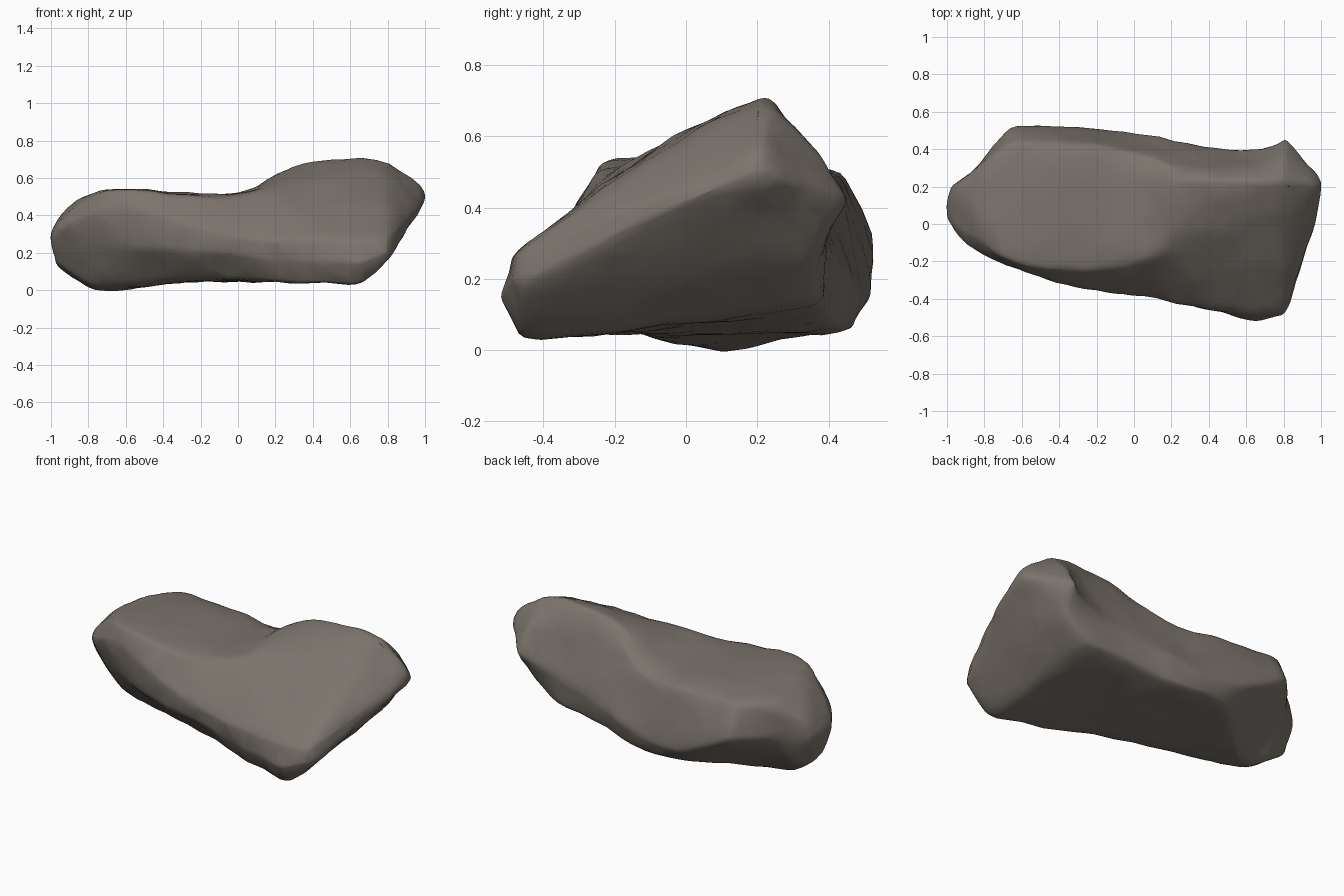
import bpy
import bmesh
from mathutils import Vector, noise

old = bpy.data.objects.get("Cube")
if old:
    bpy.data.objects.remove(old, do_unlink=True)

# Cross-sections along x in hundredths: bottom front, around over the top, to bottom back
SECTIONS = [
    (-85, [(3, 7), (-8, 23), (-14, 38), (-7, 47), (18, 49), (29, 44), (30, 28), (17, 5)]),
    (-65, [(-3, 2), (-19, 22), (-23, 44), (-18, 54), (24, 53), (43, 50), (51, 30), (13, 0)]),
    (-30, [(-15, 5), (-32, 21), (-34, 36), (-22, 51), (26, 52), (43, 47), (52, 16), (41, 5)]),
    (5, [(-26, 5), (-38, 18), (-38, 29), (-19, 51), (20, 53), (38, 47), (48, 19), (41, 5)]),
    (27, [(-33, 4), (-42, 16), (-42, 28), (-11, 56), (22, 66), (31, 57), (43, 25), (37, 9)]),
    (64, [(-43, 3), (-52, 15), (-47, 28), (-8, 56), (22, 70), (32, 57), (39, 34), (34, 14)]),
    (81, [(-40, 17), (-47, 21), (-44, 29), (-10, 52), (22, 68), (38, 55), (45, 42), (31, 28)]),
]


def shrunk(section, x, centre, factor):
    """A smaller copy of a section, gathered around a centre, for a tapered end."""
    points = section[1]
    mid = sum((Vector(p) for p in points), Vector((0, 0))) / len(points)
    return x, [tuple(Vector(centre) + (Vector(p) - mid) * factor) for p in points]


def build_cage():
    """Loft the sections and close both ends with a fan."""
    rings = [shrunk(SECTIONS[0], -97, (9, 27), 0.5)] + SECTIONS
    rings.append(shrunk(SECTIONS[-1], 94, (12, 47), 0.42))
    bm = bmesh.new()
    loops = [[bm.verts.new((x / 100, y / 100, z / 100)) for y, z in points]
             for x, points in rings]
    count = len(loops[0])
    for a, b in zip(loops, loops[1:]):
        for i in range(count):
            j = (i + 1) % count
            bm.faces.new((a[i], a[j], b[j], b[i]))
    tips = (Vector((-1, 0.07, 0.26)), Vector((1, 0.2, 0.5)))
    for tip, ring in zip(tips, (loops[0], loops[-1])):
        apex = bm.verts.new(tip)
        for i in range(count):
            bm.faces.new((ring[i], ring[(i + 1) % count], apex))
    bmesh.ops.recalc_face_normals(bm, faces=bm.faces)
    # Keep the ridges and rims fairly tight
    crease = bm.edges.layers.float.new("crease_edge")
    for edge in bm.edges:
        if edge.calc_face_angle(0) > 0.5:
            edge[crease] = 0.45
    mesh = bpy.data.meshes.new("rock")
    bm.to_mesh(mesh)
    bm.free()
    return mesh


def evaluated(obj):
    """The mesh with its modifiers applied."""
    bpy.context.view_layer.update()
    depsgraph = bpy.context.evaluated_depsgraph_get()
    return bpy.data.meshes.new_from_object(obj.evaluated_get(depsgraph))


def bake(obj):
    mesh = evaluated(obj)
    obj.modifiers.clear()
    obj.data = mesh
    return mesh


def hold_sections(obj, rounds):
    """Move the cage so that the rounded surface passes through the section points."""
    targets = [v.co.copy() for v in obj.data.vertices]
    for _ in range(rounds):
        smooth = evaluated(obj)
        for cage, soft, target in zip(obj.data.vertices, smooth.vertices, targets):
            cage.co += 0.8 * (target - soft.co)
        obj.data.update()
        bpy.data.meshes.remove(smooth)


def chip(mesh):
    """Push the surface in and out to give chipped, uneven stone."""
    normals = [v.normal.copy() for v in mesh.vertices]
    for v, n in zip(mesh.vertices, normals):
        p = v.co.copy()
        broad = noise.noise(p * 4)
        dist, _ = noise.voronoi(p * 6)
        v.co += n * (0.006 * broad + 0.014 * (0.4 - dist[0]))


rock = bpy.data.objects.new("rock", build_cage())
bpy.context.collection.objects.link(rock)

# Rounded body, then chips, then irregular facets
subsurf = rock.modifiers.new("rounding", "SUBSURF")
subsurf.levels = subsurf.render_levels = 4
hold_sections(rock, 4)
chip(bake(rock))
facets = rock.modifiers.new("facets", "DECIMATE")
facets.ratio = 0.08
bake(rock)

# Plain grey-brown stone
stone = bpy.data.materials.new("grey brown stone")
stone.use_nodes = True
colour = (0.2, 0.175, 0.152, 1)
stone.diffuse_color = colour
shader = stone.node_tree.nodes["Principled BSDF"]
shader.inputs["Base Color"].default_value = colour
shader.inputs["Roughness"].default_value = 0.9
rock.data.materials.clear()
rock.data.materials.append(stone)

bpy.context.view_layer.objects.active = rock
rock.select_set(True)
bpy.ops.object.shade_smooth_by_angle(angle=0.5)
